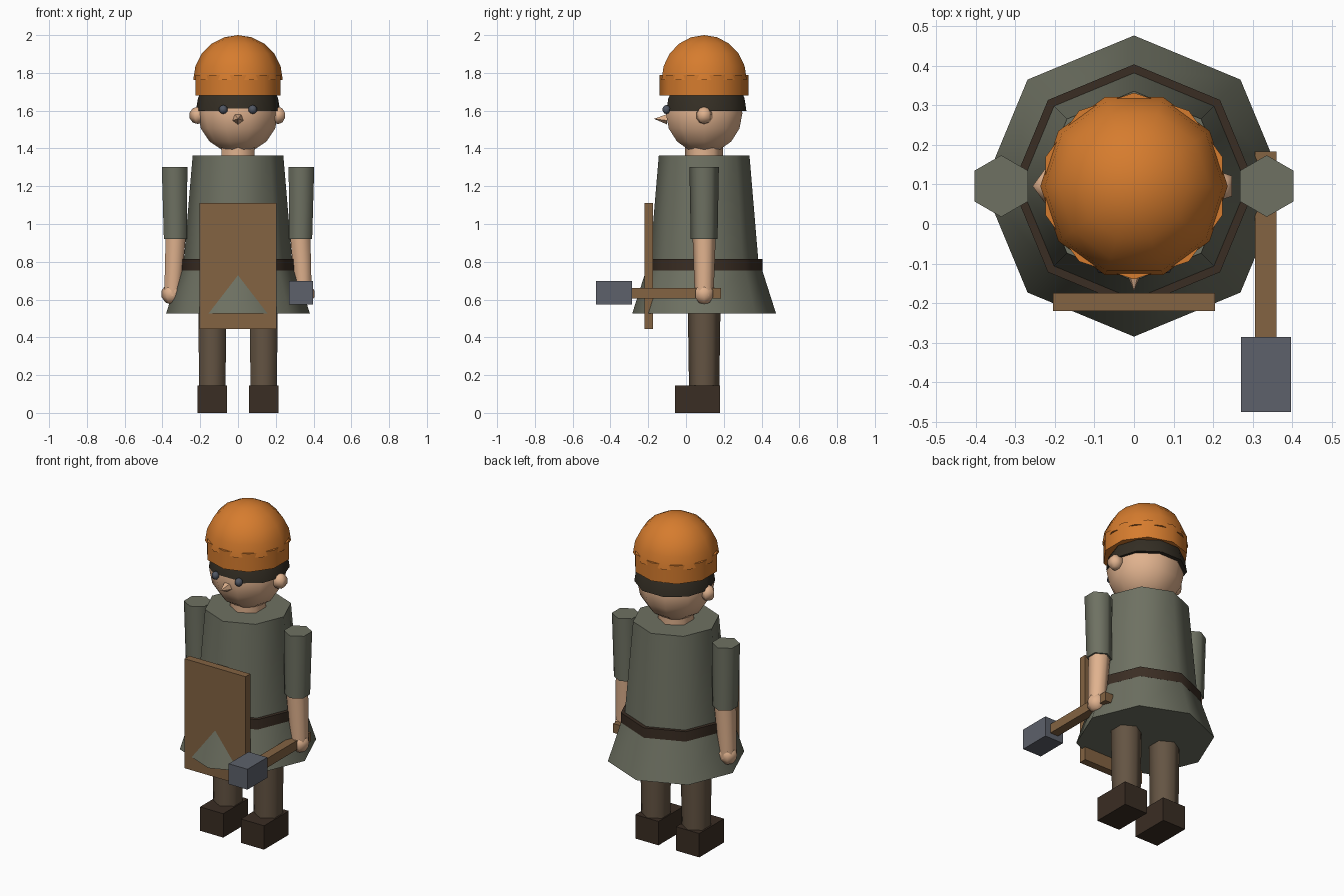
import bpy, bmesh
from math import pi, sin, cos, radians
from mathutils import Matrix, Vector

if "Cube" in bpy.data.objects:
    bpy.data.objects.remove(bpy.data.objects["Cube"], do_unlink=True)

MID = 0.096            # depth of the body's centre line
FRONT, SIDE = -pi / 2, pi   # direction of the first corner of a ring


def material(name, r, g, b):
    lin = [(c / 255 / 12.92) if c < 11 else ((c / 255 + 0.055) / 1.055) ** 2.4 for c in (r, g, b)]
    m = bpy.data.materials.new(name)
    m.use_nodes = True
    m.diffuse_color = (*lin, 1)
    bsdf = m.node_tree.nodes["Principled BSDF"]
    bsdf.inputs["Base Color"].default_value = (*lin, 1)
    bsdf.inputs["Roughness"].default_value = 0.9
    return m


SKIN = material("skin", 224, 178, 142)
ORANGE = material("orange cap", 214, 124, 46)
HAIR = material("dark hair", 52, 46, 36)
CLOTH = material("sage cloth", 110, 113, 98)
TROUSERS = material("brown trousers", 100, 84, 67)
LEATHER = material("dark leather", 58, 45, 35)
WOOD = material("wood", 131, 99, 66)
IRON = material("slate iron", 93, 97, 107)
EYE = material("eye slate", 80, 86, 98)


def finish(name, bm, mat):
    bmesh.ops.recalc_face_normals(bm, faces=bm.faces)
    mesh = bpy.data.meshes.new(name)
    bm.to_mesh(mesh)
    bm.free()
    mesh.materials.append(mat)
    mesh.shade_smooth()
    mesh.set_sharp_from_angle(angle=radians(64))
    ob = bpy.data.objects.new(name, mesh)
    bpy.context.collection.objects.link(ob)
    return ob


def lathe(name, profile, sides, mat, loc=(0, MID, 0), start=FRONT, lean=(0, 0), turn=None):
    """Rings of (radius, height) skinned together; lean shifts the first and last ring in x."""
    bm = bmesh.new()
    rings = []
    for i, (r, z) in enumerate(profile):
        t = i / (len(profile) - 1)
        dx = lean[0] * (1 - t) + lean[1] * t
        n = 1 if r < 1e-5 else sides
        rings.append([bm.verts.new((dx + r * cos(start + 2 * pi * k / sides),
                                    r * sin(start + 2 * pi * k / sides), z)) for k in range(n)])
    for a, b in zip(rings, rings[1:]):
        for k in range(sides):
            j = (k + 1) % sides
            if len(a) == 1:
                bm.faces.new((a[0], b[j], b[k]))
            elif len(b) == 1:
                bm.faces.new((a[k], a[j], b[0]))
            else:
                bm.faces.new((a[k], a[j], b[j], b[k]))
    for end in (rings[0], rings[-1]):
        if len(end) > 1:
            bm.faces.new(end)
    if turn:
        bm.transform(turn)
    bm.transform(Matrix.Translation(loc))
    return finish(name, bm, mat)


def ball(name, r, loc, sides, steps, mat, low=-pi / 2):
    """Sphere, or a dome when low is 0."""
    angles = [low + (pi / 2 - low) * i / steps for i in range(steps + 1)]
    return lathe(name, [(r * cos(a), r * sin(a)) for a in angles], sides, mat, loc, SIDE)


def box(name, lo, hi, mat):
    lo, hi = Vector(lo), Vector(hi)
    bm = bmesh.new()
    bmesh.ops.create_cube(bm, size=1)
    bm.transform(Matrix.Translation((lo + hi) / 2) @ Matrix.Diagonal((*(hi - lo), 1)))
    return finish(name, bm, mat)


# Tunic and belt
lathe("tunic_body", [(0.29, 0.77), (0.24, 1.363)], 8, CLOTH)
lathe("tunic_skirt", [(0.381, 0.525), (0.298, 0.785)], 8, CLOTH)
lathe("belt", [(0.308, 0.755), (0.308, 0.815)], 8, LEATHER)

# Head
lathe("neck", [(0.1, 1.33), (0.1, 1.43)], 6, SKIN)
ball("head", 0.213, (0, MID, 1.587), 10, 8, SKIN)
ball("hair", 0.223, (0, MID + 0.012, 1.597), 10, 5, HAIR, low=0)
ball("cap_dome", 0.237, (0, MID, 1.763), 10, 5, ORANGE, low=0)
lathe("cap_band", [(0.236, 1.68), (0.236, 1.79)], 10, ORANGE)
lathe("nose", [(0.03, 0), (0, 0.07)], 5, SKIN, (0, -0.1, 1.557),
      turn=Matrix.Rotation(pi / 2, 4, "X"))

# Paired parts
for side, s in (("left", 1), ("right", -1)):
    ball(side + "_eye", 0.024, (0.078 * s, -0.104, 1.606), 6, 5, EYE)
    ball(side + "_ear", 0.046, (0.213 * s, MID, 1.575), 5, 5, SKIN)
    lathe(side + "_sleeve", [(0.071, 0.92), (0.078, 1.303)], 6, CLOTH,
          lean=(0.331 * s, 0.336 * s))
    lathe(side + "_forearm", [(0.05, 0.62), (0.062, 0.95)], 6, SKIN,
          lean=(0.347 * s, 0.329 * s))
    ball(side + "_hand", 0.057, (0.35 * s, MID, 0.63), 6, 5, SKIN)
    lathe(side + "_leg", [(0.08, 0.12), (0.087, 0.6)], 6, TROUSERS, (0.136 * s, MID, 0))
    box(side + "_boot", (0.137 * s - 0.078, -0.057, 0), (0.137 * s + 0.078, 0.18, 0.145), LEATHER)

# Shield, with the skirt's front corner showing through it
box("shield", (-0.205, -0.22, 0.445), (0.205, -0.174, 1.11), WOOD)

# Hammer
box("hammer_handle", (0.306, -0.3, 0.605), (0.361, 0.184, 0.661), WOOD)
box("hammer_head", (0.271, -0.476, 0.573), (0.397, -0.286, 0.697), IRON)
